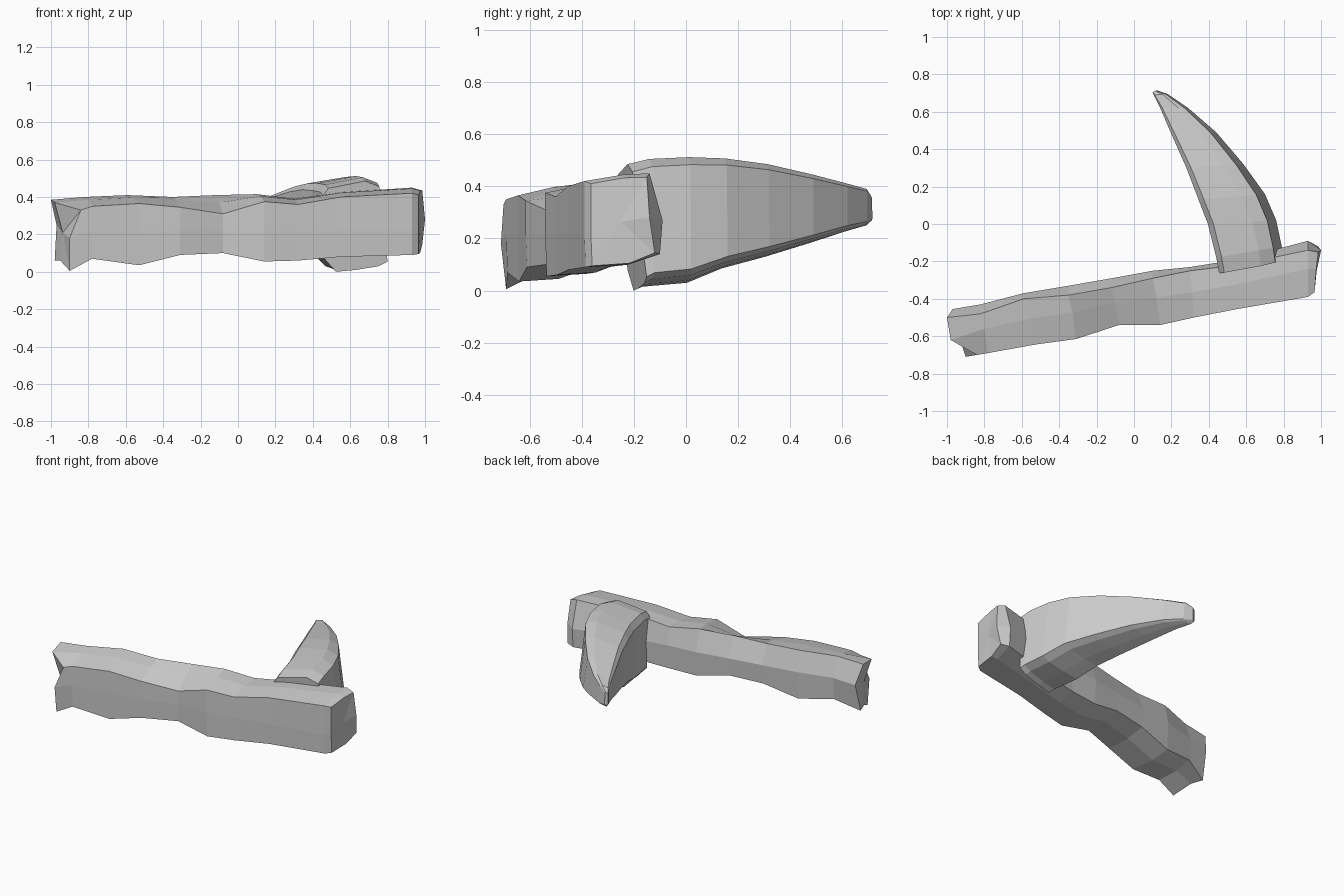
import bpy, bmesh


def loft(name, rings):
    """Skin a list of equal-sized vertex rings and cap both ends."""
    bm = bmesh.new()
    loops = [[bm.verts.new(p) for p in ring] for ring in rings]
    n = len(loops[0])
    for a, b in zip(loops, loops[1:]):
        for i in range(n):
            j = (i + 1) % n
            bm.faces.new((a[i], a[j], b[j], b[i]))
    # fan caps, so uneven ends stay well formed
    caps = [bm.faces.new(loops[0]), bm.faces.new(loops[-1])]
    bmesh.ops.poke(bm, faces=caps)
    bmesh.ops.recalc_face_normals(bm, faces=bm.faces)
    mesh = bpy.data.meshes.new(name)
    bm.to_mesh(mesh)
    bm.free()
    obj = bpy.data.objects.new(name, mesh)
    bpy.context.collection.objects.link(obj)
    return obj


# Rough-hewn wooden handle
# x, lean, front y, ridge y, back y, bottom z, front-edge z, ridge z
handle_stations = [
    (-0.80, 0.02, -0.69, -0.48, -0.43, 0.07, 0.35, 0.40),
    (-0.56, 0.03, -0.645, -0.40, -0.37, 0.035, 0.365, 0.41),
    (-0.33, 0.02, -0.615, -0.38, -0.33, 0.09, 0.345, 0.40),
    (-0.10, 0.02, -0.54, -0.34, -0.29, 0.10, 0.31, 0.41),
    (0.12, 0.02, -0.54, -0.29, -0.25, 0.055, 0.375, 0.415),
    (0.31, 0.01, -0.50, -0.25, -0.23, 0.06, 0.36, 0.39),
    (0.55, 0.00, -0.455, -0.22, -0.19, 0.08, 0.40, 0.425),
    (0.93, 0.00, -0.39, -0.14, -0.09, 0.09, 0.42, 0.45),
    (0.975, -0.01, -0.365, -0.15, -0.11, 0.095, 0.41, 0.435),
]
# splintered butt end
rings = [[(-.90, -.69, .005), (-.90, -.71, .18), (-.84, -.70, .33),
          (-.98, -.62, .37), (-1.0, -.50, .385), (-.97, -.455, .25),
          (-.98, -.50, .06), (-.95, -.58, .06)]]
for x, lean, yf, yr, yb, zb, zf, zt in handle_stations:
    ym = (yf + yb) / 2
    rings.append([
        (x + lean, yf + 0.005, zb), (x + lean, yf, 0.22),
        (x + lean, yf, zf), (x, ym, (zf + zt) / 2 + 0.01),
        (x - lean, yr, zt), (x - lean, yb, 0.27),
        (x - lean, yb - 0.01, zb + 0.05), (x, ym + 0.02, zb + 0.01)])
rings[-1][5] = (1.0, -0.14, 0.28)   # bulged head end
loft("handle", rings)

# Curved stone blade
# inner x, inner y, outer x, outer y, bottom z, top z
blade_stations = [
    (0.455, -0.27, 0.80, -0.20, 0.00, 0.485),
    (0.44, -0.18, 0.79, -0.12, 0.015, 0.505),
    (0.395, 0.00, 0.76, 0.02, 0.03, 0.512),
    (0.345, 0.13, 0.70, 0.16, 0.085, 0.507),
    (0.28, 0.30, 0.585, 0.32, 0.13, 0.485),
    (0.20, 0.48, 0.44, 0.49, 0.185, 0.445),
    (0.14, 0.62, 0.29, 0.62, 0.23, 0.41),
    (0.105, 0.69, 0.18, 0.695, 0.25, 0.39),
    (0.10, 0.705, 0.12, 0.715, 0.265, 0.36),
]
rings = []
for k, (xi, yi, xo, yo, zb, zt) in enumerate(blade_stations):
    s = (zt - zb) / 0.5
    # fraction across the blade, height measured from bottom or top
    section = [(0, zb + .08 * s), (0, zt - .08 * s), (.08, zt - .04 * s),
               (.65, zt), (.87, zt - .03 * s), (1, zb + .055 * s),
               (.85, zb + .03 * s), (.5, zb + .01 * s), (.2, zb)]
    ring = []
    for t, z in section:
        # the butt of the blade slants back toward the bottom
        slant = 0.055 * (zt - z) / (zt - zb) if k == 0 else 0
        ring.append((xi + t * (xo - xi), yi + t * (yo - yi) + slant, z))
    rings.append(ring)
loft("blade", rings)
